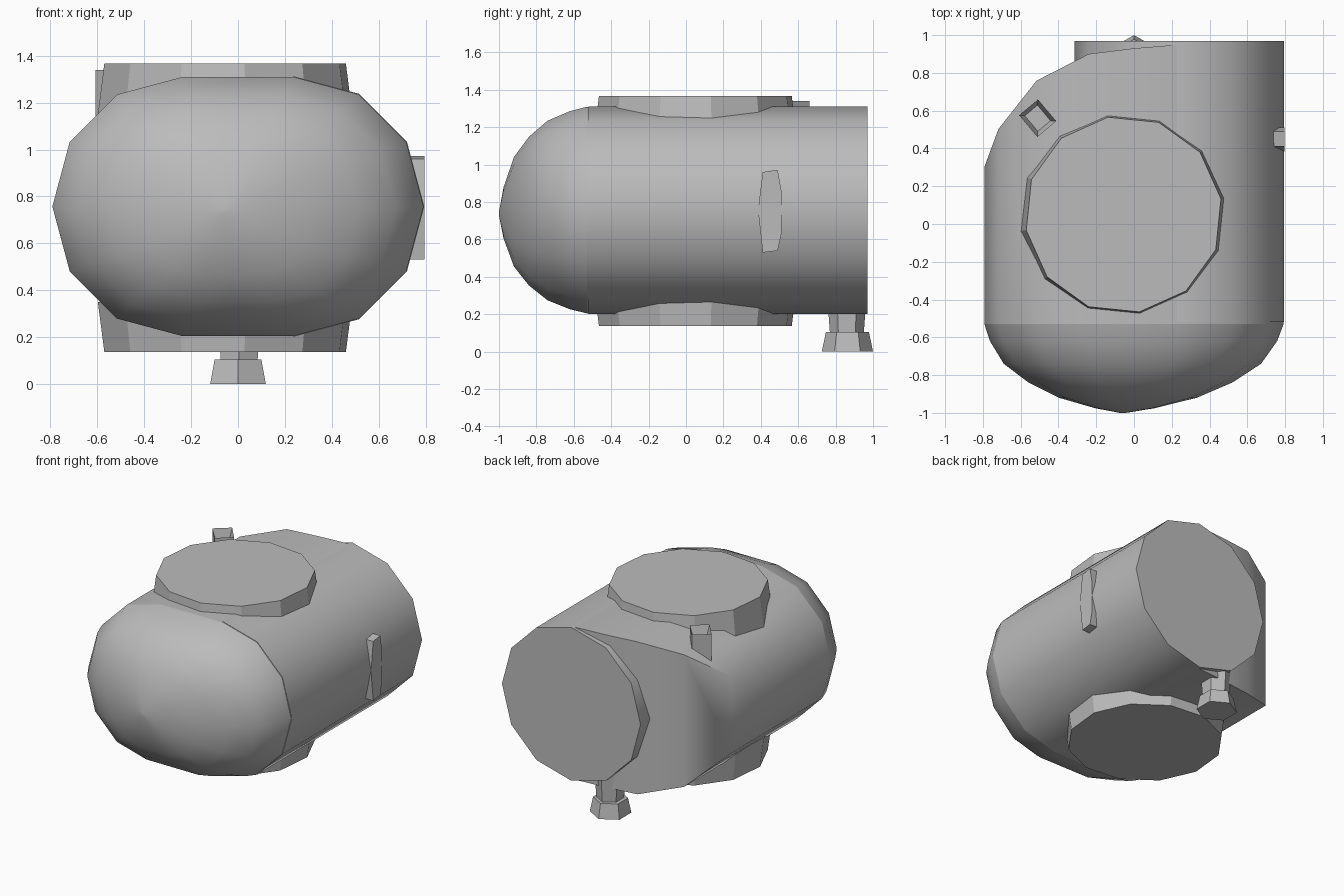
import bpy, bmesh
from math import sin, cos, pi, radians
from mathutils import Matrix

default = bpy.data.objects.get("Cube")
if default:
    bpy.data.objects.remove(default, do_unlink=True)

hull_grey = bpy.data.materials.new("hull_grey")
hull_grey.use_nodes = True
colour = (0.5, 0.5, 0.5, 1)
hull_grey.diffuse_color = colour
hull_grey.node_tree.nodes["Principled BSDF"].inputs["Base Color"].default_value = colour

MID_Z = 0.757      # height of the long axis
HALF = 0.24        # half distance between the two round sides
RADIUS = 0.552


def finish(name, bm, angle=None):
    bmesh.ops.recalc_face_normals(bm, faces=bm.faces)
    mesh = bpy.data.meshes.new(name)
    bm.to_mesh(mesh)
    bm.free()
    mesh.materials.append(hull_grey)
    ob = bpy.data.objects.new(name, mesh)
    bpy.context.collection.objects.link(ob)
    if angle:
        bpy.ops.object.select_all(action='DESELECT')
        ob.select_set(True)
        bpy.context.view_layer.objects.active = ob
        bpy.ops.object.shade_smooth_by_angle(angle=radians(angle))
    return ob


def loft(name, rings, angle=None, cap=True):
    """Skin a list of equally long point rings."""
    bm = bmesh.new()
    loops = [[bm.verts.new(p) for p in ring] for ring in rings]
    n = len(loops[0])
    for a, b in zip(loops, loops[1:]):
        for i in range(n):
            j = (i + 1) % n
            bm.faces.new((a[i], a[j], b[j], b[i]))
    if cap:
        bm.faces.new(loops[0])
        bm.faces.new(loops[-1])
    return finish(name, bm, angle)


def upright(cx, cy, z, r, sides, turn=0):
    return [(cx + r * cos(turn + 2 * pi * i / sides),
             cy + r * sin(turn + 2 * pi * i / sides), z) for i in range(sides)]


# Oval cross-section shared by hull and nose
section = [(HALF + RADIUS * cos(a), RADIUS * sin(a))
           for a in (radians(-90 + 30 * i) for i in range(7))]
section.append((0, RADIUS))
section += [(-HALF + RADIUS * cos(a), RADIUS * sin(a))
            for a in (radians(90 + 30 * i) for i in range(7))]
section.append((0, -RADIUS))

# Plan outline of the rounded rear corner
corner = [(-0.8, 0.28), (-0.72, 0.5), (-0.515, 0.76), (-0.24, 0.9), (0, 0.93), (0.24, 0.95)]


def rear(x):
    for (x0, y0), (x1, y1) in zip(corner, corner[1:]):
        if x <= x1:
            return y0 + (y1 - y0) * (x - x0) / (x1 - x0)
    return 0.95


# Hull: oval tube whose rear edge follows the corner outline
bm = bmesh.new()
front = [bm.verts.new((x, -0.53, MID_Z + z)) for x, z in section]
back = [bm.verts.new((x, rear(x), MID_Z + z)) for x, z in section]
n = len(section)
for i in range(n):
    j = (i + 1) % n
    bm.faces.new((front[i], front[j], back[j], back[i]))
# Upright strips close the rear; the lower half mirrors the upper half
upper = back[3:12]
lower = [back[(6 - i) % n] for i in range(3, 12)]
for k in range(8):
    quad = list(dict.fromkeys((upper[k], upper[k + 1], lower[k + 1], lower[k])))
    bm.faces.new(quad)
finish("hull", bm, 35)

# Round rear tunnel with flat end
tunnel = [[(HALF + 0.555 * cos(2 * pi * i / 12), y, MID_Z + 0.555 * sin(2 * pi * i / 12))
           for i in range(12)] for y in (-0.52, 0.97)]
loft("rear_tunnel", tunnel, 35)

# Domed nose: rings shrinking toward a slightly offset tip
steps = [(-0.53, 1, 1), (-0.62, 0.96, 0.96), (-0.74, 0.86, 0.87), (-0.84, 0.68, 0.72),
         (-0.92, 0.46, 0.53), (-0.975, 0.2, 0.25), (-1, 0.02, 0.02)]
rings = []
for y, sx, sz in steps:
    rings.append([(x * sx - 0.06 * (1 - sx), y, MID_Z - 0.02 * (1 - sz) + z * sz)
                  for x, z in section])
loft("nose_dome", rings, 40)

# Docking ports above and below
for name, outer, inner in (("top_port", 1.367, 1.15), ("bottom_port", 0.137, 0.35)):
    loft(name, [upright(-0.055, 0.05, inner, 0.55, 12, 0.16),
                upright(-0.055, 0.05, outer, 0.522, 12, 0.16)])

# Hinge bracket beside the top port, with a recessed top
bm = bmesh.new()
bmesh.ops.create_cube(bm, size=1)
bmesh.ops.scale(bm, vec=(0.15, 0.13, 0.22), verts=bm.verts)
bm.normal_update()
top = [f for f in bm.faces if f.normal.z > 0.9]
bmesh.ops.inset_region(bm, faces=top, thickness=0.03)
bmesh.ops.translate(bm, vec=(0, 0, -0.08), verts=top[0].verts)
bmesh.ops.transform(bm, verts=bm.verts,
                    matrix=Matrix.Translation((-0.51, 0.56, 1.23)) @ Matrix.Rotation(radians(-50), 4, 'Z'))
finish("hinge_bracket", bm)

# Grab handle on the left side
outline = [(0.385, 0.755), (0.41, 0.96), (0.49, 0.972), (0.51, 0.86),
           (0.51, 0.63), (0.49, 0.54), (0.41, 0.53)]
loft("grab_handle", [[(x, y, z) for y, z in outline] for x in (0.7, 0.796)])

# Rear foot: stem and flared pad
loft("foot_stem", [upright(0.005, 0.86, z, r, 6, pi / 2) for z, r in ((0.09, 0.09), (0.3, 0.105))])
loft("foot_pad", [upright(0, 0.863, z, r, 6, pi / 2) for z, r in ((0, 0.137), (0.105, 0.115))])
